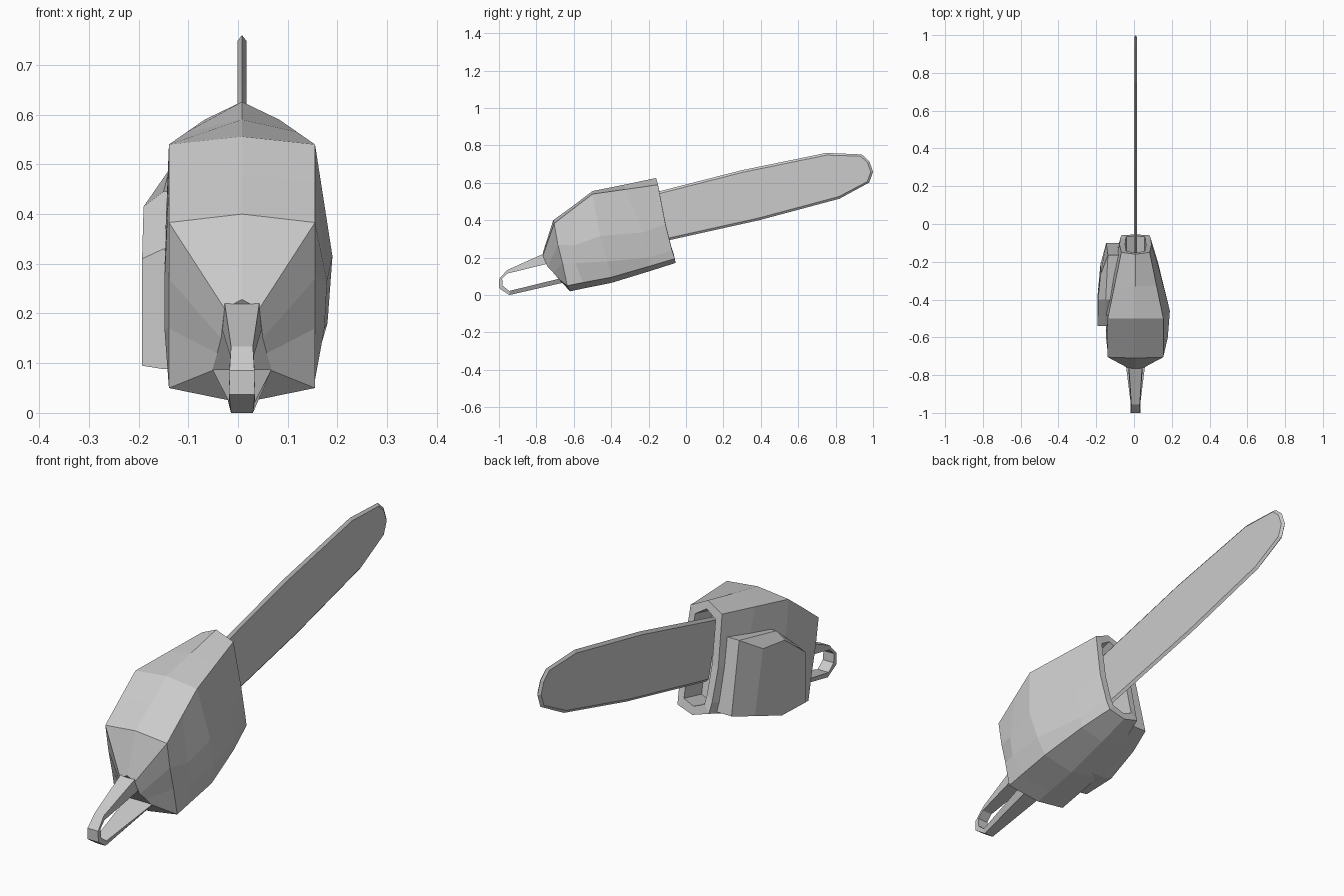
import bpy
import bmesh
from mathutils import Vector

if "Cube" in bpy.data.objects:
    bpy.data.objects.remove(bpy.data.objects["Cube"])

CX = 0.008  # the tool's own centre line


def loft(name, rings, closed=True):
    """Skin a list of equal-length point rings and cap both ends."""
    bm = bmesh.new()
    rows = [[bm.verts.new(p) for p in ring] for ring in rings]
    n = len(rows[0])
    for a, b in zip(rows, rows[1:]):
        for i in range(n):
            j = (i + 1) % n
            bm.faces.new((a[i], a[j], b[j], b[i]))
    if closed:
        bm.faces.new(rows[0])
        bm.faces.new(rows[-1])
    bmesh.ops.recalc_face_normals(bm, faces=bm.faces[:])
    me = bpy.data.meshes.new(name)
    bm.to_mesh(me)
    bm.free()
    ob = bpy.data.objects.new(name, me)
    bpy.context.collection.objects.link(ob)
    return ob


# Motor housing: half sections (half width, y, z) from top centre to bottom centre
sections = [
    [(0, -.765, .228), (.035, -.765, .21), (.042, -.74, .15), (.05, -.71, .12), (.06, -.68, .085), (0, -.62, .021)],
    [(0, -.71, .40), (.147, -.705, .383), (.147, -.685, .27), (.147, -.66, .17), (.147, -.635, .05), (0, -.62, .02)],
    [(0, -.6, .48), (.147, -.6, .464), (.171, -.6, .265), (.166, -.59, .17), (.147, -.55, .067), (0, -.55, .035)],
    [(0, -.5, .556), (.147, -.5, .54), (.182, -.46, .315), (.172, -.42, .18), (.147, -.4, .095), (0, -.4, .065)],
    [(0, -.33, .59), (.111, -.325, .565), (.122, -.23, .335), (.118, -.2, .2), (.112, -.2, .153), (0, -.2, .126)],
    [(0, -.16, .626), (.075, -.15, .59), (.085, -.11, .38), (.08, -.075, .24), (.075, -.06, .195), (0, -.055, .172)],
]


def full_ring(half):
    right = [Vector((CX + w, y, z)) for w, y, z in half]
    left = [Vector((CX - min(w, .156), y, z)) for w, y, z in half[1:-1]]
    return right + left[::-1]


rings = [full_ring(s) for s in sections]
# Recessed front opening
front = rings[-1]
mid = Vector((CX, -.108, .40))
inset = [Vector((CX + (p.x - CX) * .65, mid.y + (p.y - mid.y) * .85, mid.z + (p.z - mid.z) * .85))
         for p in front]
rings += [inset, [p + Vector((0, -.12, -.028)) for p in inset]]
loft("motor_housing", rings)

# Side cover over the drive sprocket: outer panel chamfered toward the housing
outer = [(-.54, .095), (-.54, .31), (-.40, .415), (-.27, .425), (-.215, .155), (-.38, .10)]
inner = [(-.54, .088), (-.54, .33), (-.40, .445), (-.165, .49), (-.10, .19), (-.38, .09)]
outer_x = [-.193, -.193, -.19, -.178, -.178, -.193]
inner_x = [-.15, -.15, -.15, -.138, -.147, -.15]
loft("sprocket_cover", [
    [(x, y, z) for x, (y, z) in zip(outer_x, outer)],
    [(x, y, z) for x, (y, z) in zip(inner_x, inner)],
    [(x + .085, y, z) for x, (y, z) in zip(inner_x, inner)],
])

# Guide bar with ridged chain edge
bar = [(-.22, .535), (.30, .668), (.75, .76), (.94, .752), (.98, .715), (1.0, .66),
       (.98, .602), (.82, .515), (.39, .40), (-.15, .28)]
axis_a, axis_b = Vector((-.2, .41)), Vector((.86, .65))


def shrink(p, d=.012):
    """Pull an outline point toward the bar's long axis."""
    p = Vector(p)
    ab = axis_b - axis_a
    t = max(0, min(1, (p - axis_a).dot(ab) / ab.length_squared))
    v = p - (axis_a + ab * t)
    return p - v.normalized() * d


flat = [shrink(p) for p in bar]
loft("guide_bar", [
    [(CX - .009, y, z) for y, z in flat],
    [(CX, y, z) for y, z in bar],
    [(CX + .009, y, z) for y, z in flat],
])

# Rear handle loop: outer point, inner point, half width along the loop
grip = [
    ((-.745, .228), (-.71, .175), .036, .042),
    ((-.956, .134), (-.955, .115), .022, .024),
    ((-1.0, .085), (-.983, .088), .025, .025),
    ((-.999, .037), (-.980, .050), .026, .026),
    ((-.945, .0), (-.945, .022), .022, .026),
    ((-.64, .07), (-.66, .092), .04, .062),
]
loft("rear_handle", [
    [(CX - wo, *o), (CX + wo, *o), (CX + wi, *i), (CX - wi, *i)]
    for o, i, wo, wi in grip
])
